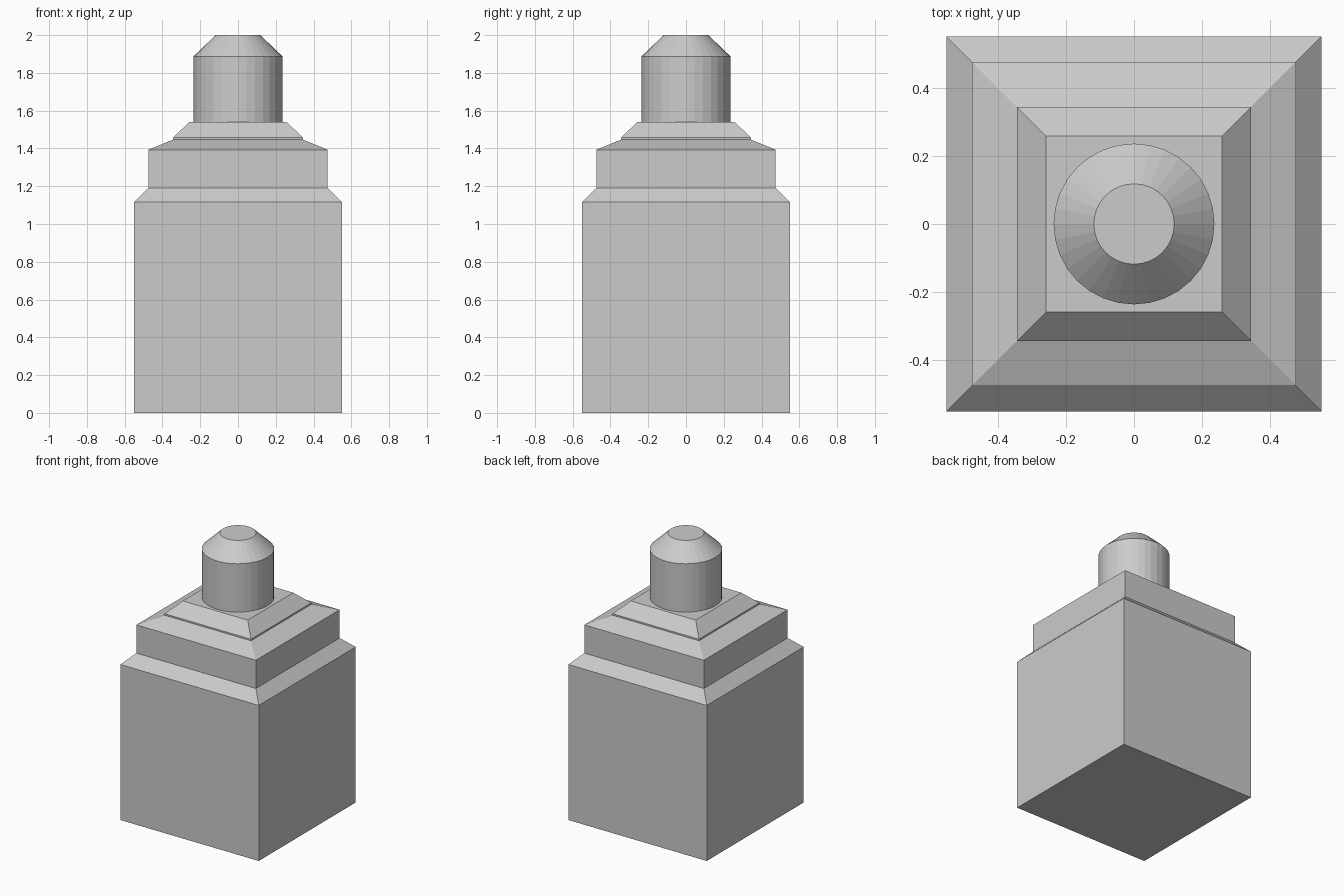
import bpy
import math

cube = bpy.data.objects.get("Cube")
if cube:
    bpy.data.objects.remove(cube, do_unlink=True)

grey = bpy.data.materials.new("plain_grey")
grey.use_nodes = True
colour = (0.6, 0.6, 0.6, 1)
grey.diffuse_color = colour
grey.node_tree.nodes["Principled BSDF"].inputs["Base Color"].default_value = colour


def stack(name, profile, sides, turn=0.0):
    """Closed solid from (radius, height) rings of equal side count."""
    verts = [(r * math.cos(turn + math.tau * i / sides),
              r * math.sin(turn + math.tau * i / sides), z)
             for r, z in profile for i in range(sides)]
    faces = [(k * sides + i, k * sides + (i + 1) % sides,
              (k + 1) * sides + (i + 1) % sides, (k + 1) * sides + i)
             for k in range(len(profile) - 1) for i in range(sides)]
    faces.append(tuple(reversed(range(sides))))
    faces.append(tuple(range(len(verts) - sides, len(verts))))
    mesh = bpy.data.meshes.new(name)
    mesh.from_pydata(verts, [], faces)
    mesh.materials.append(grey)
    obj = bpy.data.objects.new(name, mesh)
    bpy.context.collection.objects.link(obj)
    return obj


def square_stack(name, profile):
    """Square tiers given by half width and height."""
    return stack(name, [(w * math.sqrt(2), z) for w, z in profile], 4, math.pi / 4)


# Square body with stepped, bevelled shoulders
square_stack("stepped_body", [
    (0.55, 0), (0.55, 1.117), (0.475, 1.19), (0.475, 1.393),
    (0.343, 1.447), (0.343, 1.458), (0.258, 1.54)])

# Round post with a chamfered tip
stack("round_post", [(0.236, 1.53), (0.236, 1.887), (0.118, 2.0)], 32)
